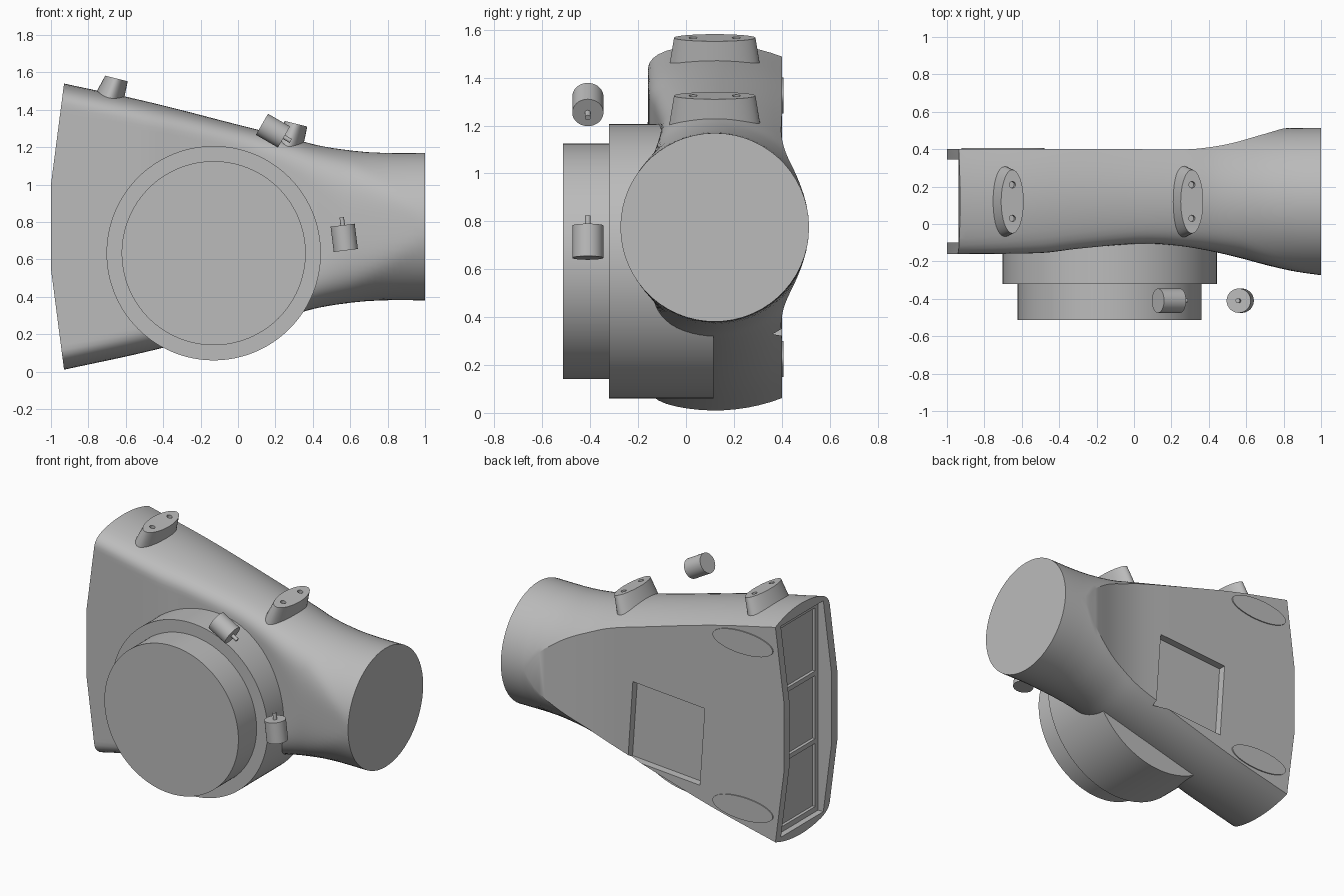
import bpy, bmesh
from math import sin, cos, acos, pi, radians
from mathutils import Vector, Matrix

if "Cube" in bpy.data.objects:
    bpy.data.objects.remove(bpy.data.objects["Cube"])

grey = bpy.data.materials.new("plain grey")
grey.use_nodes = True
COLOUR = (0.5, 0.5, 0.5, 1)
grey.diffuse_color = COLOUR
grey.node_tree.nodes["Principled BSDF"].inputs["Base Color"].default_value = COLOUR

CY, CZ = 0.12, 0.775  # axis of the duct


def finish(name, bm, matrix=Matrix()):
    bmesh.ops.recalc_face_normals(bm, faces=bm.faces)
    bm.transform(matrix)
    mesh = bpy.data.meshes.new(name)
    bm.to_mesh(mesh)
    bm.free()
    mesh.materials.append(grey)
    ob = bpy.data.objects.new(name, mesh)
    bpy.context.collection.objects.link(ob)
    return ob


def smooth(ob):
    bpy.ops.object.select_all(action='DESELECT')
    ob.select_set(True)
    bpy.context.view_layer.objects.active = ob
    bpy.ops.object.shade_smooth_by_angle(angle=radians(28))


def cut(ob, cutter):
    cutter.hide_render = True
    mod = ob.modifiers.new("cut", 'BOOLEAN')
    mod.operation = 'DIFFERENCE'
    mod.solver = 'EXACT'
    mod.object = cutter
    bpy.ops.object.select_all(action='DESELECT')
    ob.select_set(True)
    bpy.context.view_layer.objects.active = ob
    bpy.ops.object.modifier_apply(modifier=mod.name)
    bpy.data.objects.remove(cutter)


def box(name, lo, hi, tilt=0):
    bm = bmesh.new()
    bmesh.ops.create_cube(bm, size=1)
    lo, hi = Vector(lo), Vector(hi)
    m = (Matrix.Translation((lo + hi) / 2) @ Matrix.Rotation(tilt, 4, 'Y')
         @ Matrix.Diagonal((*(hi - lo), 1)))
    return finish(name, bm, m)


def cylinder(name, start, end, r, stretch=1, segs=64):
    start, end = Vector(start), Vector(end)
    axis = end - start
    bm = bmesh.new()
    bmesh.ops.create_cone(bm, cap_ends=True, segments=segs, radius1=r, radius2=r, depth=axis.length)
    turn = axis.to_track_quat('Z', 'Y').to_matrix().to_4x4()
    m = Matrix.Translation((start + end) / 2) @ Matrix.Diagonal((stretch, 1, 1, 1)) @ turn
    return finish(name, bm, m)


def curve(pts, x):
    """Smooth curve through the given points."""
    def slope(i):
        a, b = pts[max(i - 1, 0)], pts[min(i + 1, len(pts) - 1)]
        return (b[1] - a[1]) / (b[0] - a[0])
    i = max(k for k in range(len(pts) - 1) if pts[k][0] <= x + 1e-6)
    (x0, y0), (x1, y1) = pts[i], pts[i + 1]
    w = x1 - x0
    t = (x - x0) / w
    return (y0 * (1 + 2 * t) * (1 - t) ** 2 + y1 * t * t * (3 - 2 * t)
            + w * slope(i) * t * (1 - t) ** 2 - w * slope(i + 1) * t * t * (1 - t))


# Duct body: tapering round sections, blended flat in front and cut flat behind
RADIUS = [(-1, .782), (-.93, .765), (-.5, .672), (0, .545), (.3, .468),
          (.45, .43), (.65, .402), (.8, .394), (1, .394)]
FRONT = [(-1, .28), (-.5, .275), (-.3, .252), (0, .226), (.12, .226),
         (.3, .245), (.5, .285), (.7, .338), (.85, .372), (1, .394)]
BACK = [(-1, .28), (0, .28), (.3, .28), (.5, .307), (.7, .362), (.83, .396), (1, .396)]
STEPS, N = 60, 61


def section(x):
    r, a, b = (curve(p, x) for p in (RADIUS, FRONT, BACK))
    k = max(0.001, 0.12 * min(1, (r - a) / 0.1))
    end = acos(-min(b, r) / r)
    for i in range(N):
        t = end * (1 - 2 * i / (N - 1))
        u = r * cos(t)
        h = max(k - abs(u - a), 0) / k
        yield x, CY - (min(u, a) - h * h * k / 4), CZ + r * sin(t)


bm = bmesh.new()
rings = [[bm.verts.new(p) for p in section(-1 + 2 * s / STEPS)] for s in range(STEPS + 1)]
for p, q in zip(rings, rings[1:]):
    for i in range(N):
        j = (i + 1) % N
        bm.faces.new((p[i], p[j], q[j], q[i]))
bm.faces.new(rings[0])
bm.faces.new(rings[-1])
bmesh.ops.remove_doubles(bm, verts=bm.verts, dist=1e-5)
bmesh.ops.recalc_face_normals(bm, faces=bm.faces)
for s in (1, -1):  # slanted upper and lower parts of the mouth
    res = bmesh.ops.bisect_plane(
        bm, geom=bm.verts[:] + bm.edges[:] + bm.faces[:], dist=1e-5,
        plane_co=(-1, 0, CZ + s * 0.225), plane_no=(-0.54, 0, s * 0.07), clear_outer=True)
    bmesh.ops.holes_fill(bm, edges=[e for e in bm.edges if e.is_boundary], sides=0)
body = finish("duct_body", bm)

# Mouth recess with three panes, and the square pocket behind
cut(body, box("mouth_cutter", (-1.1, -.1, .075), (-.9, .345, 1.475)))
for z in (.11, .56, 1.01):
    cut(body, box("pane_cutter", (-1.1, -.07, z), (-.88, .315, z + .42)))
cut(body, box("pocket_cutter", (-.4, .35, .31), (.13, .6, .83), radians(-4)))
smooth(body)

# Oval pads on the back
for name, z in (("upper_back_pad", 1.325), ("lower_back_pad", .225)):
    smooth(cylinder(name, (-.7, .37, z), (-.7, .407, z), .075, 1))
    pad = bpy.data.objects[name]
    for v in pad.data.vertices:
        v.co.x = -.7 + (v.co.x + .7) * 2.95

# Round drum on the front, in two steps
smooth(cylinder("drum_base", (-.13, .115, .633), (-.13, -.322, .633), .573, segs=128))
smooth(cylinder("drum_cap", (-.13, -.3, .633), (-.13, -.513, .633), .492, segs=128))


# Tapered oval lugs on top, each with two screw holes
def lug(name, x, z):
    m = Matrix.Translation((x, CY, z)) @ Matrix.Rotation(radians(14), 4, 'Y')
    bm = bmesh.new()
    loops = []
    for rx, ry, dx, h in ((.062, .17, 0, 0), (.083, .192, -.015, -.14)):
        ring = []
        for i in range(48):
            t = 2 * pi * i / 48
            ring.append(bm.verts.new((dx + rx * cos(t), ry * sin(t), h)))
        loops.append(ring)
    for i in range(48):
        j = (i + 1) % 48
        bm.faces.new((loops[0][i], loops[0][j], loops[1][j], loops[1][i]))
    for ring in loops:
        bm.faces.new(ring)
    ob = finish(name, bm, m)
    for y in (-.09, .09):
        cut(ob, cylinder("hole_cutter", m @ Vector((0, y, -.03)), m @ Vector((0, y, .05)), .017, segs=20))
    smooth(ob)


lug("outer_lug", -.65, 1.567)
lug("inner_lug", .31, 1.325)


# Small loose motors with thin shafts
def motor(name, x, z, angle):
    c = Vector((x, -.41, z))
    d = Vector((cos(radians(angle)), 0, sin(radians(angle))))
    smooth(cylinder(name + "_motor", c - d * .068, c + d * .068, .065, segs=40))
    smooth(cylinder(name + "_shaft", c + d * .06, c + d * .11, .012, segs=16))


motor("side", .568, .715, 97)
motor("upper", .187, 1.288, -30)
